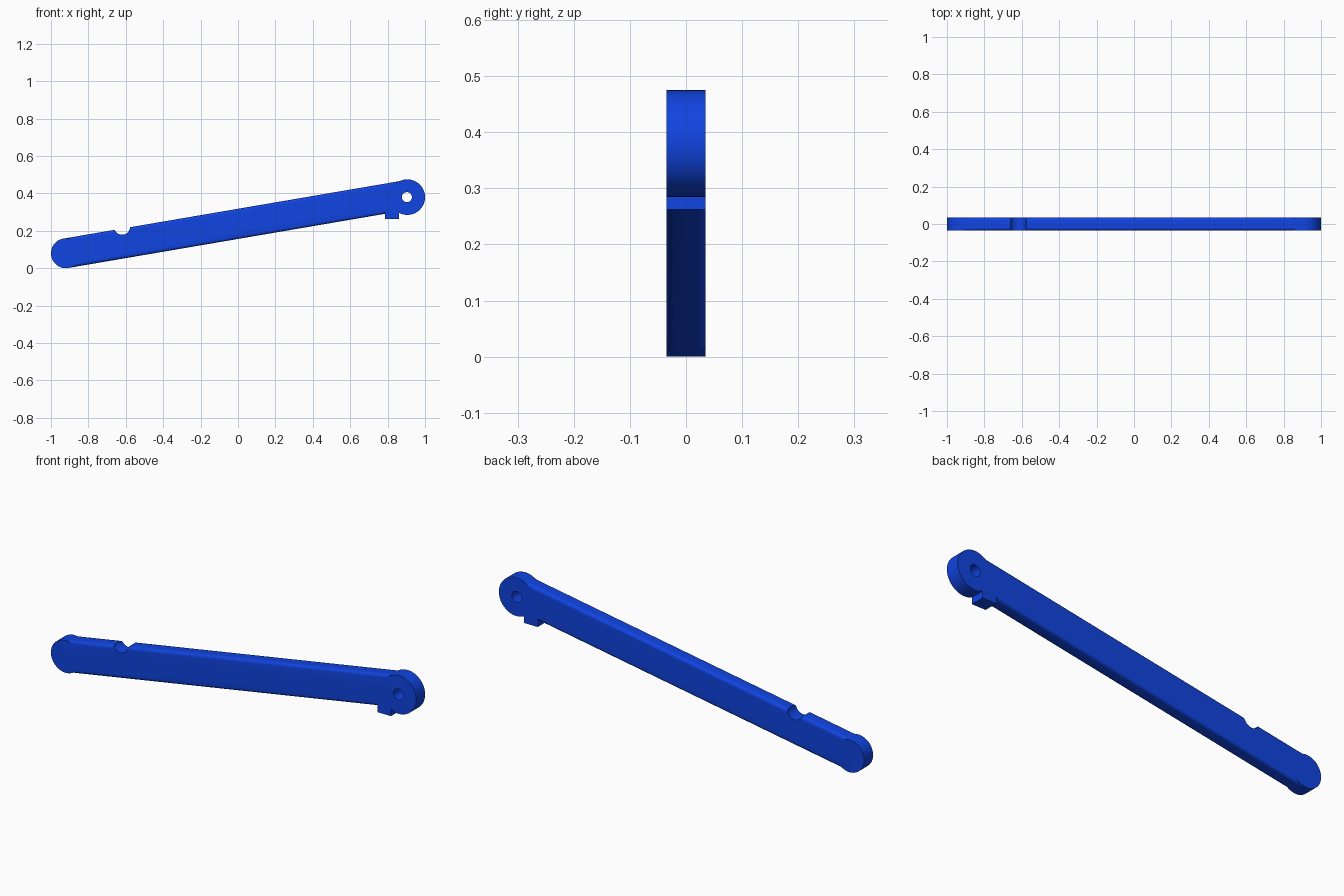
import bpy, bmesh, math
from mathutils import Matrix, Vector

if "Cube" in bpy.data.objects:
    bpy.data.objects.remove(bpy.data.objects["Cube"])

HALF = 0.035                       # half thickness of the arm
LOW = Vector((-0.92, 0, 0.08))     # centre of small round end
HIGH = Vector((0.905, 0, 0.38))    # centre of large round end

blue = bpy.data.materials.new("blue")
blue.diffuse_color = (0.005, 0.058, 0.75, 1)
blue.use_nodes = True
blue.node_tree.nodes["Principled BSDF"].inputs["Base Color"].default_value = blue.diffuse_color


def make_object(name, bm):
    bmesh.ops.recalc_face_normals(bm, faces=bm.faces)
    mesh = bpy.data.meshes.new(name)
    bm.to_mesh(mesh)
    bm.free()
    mesh.materials.append(blue)
    obj = bpy.data.objects.new(name, mesh)
    bpy.context.collection.objects.link(obj)
    return obj


def disc(name, centre, radius, half, sides):
    """Cylinder lying along y."""
    bm = bmesh.new()
    bmesh.ops.create_cone(bm, cap_ends=True, segments=sides, radius1=radius, radius2=radius,
                          depth=2 * half,
                          matrix=Matrix.Translation(centre) @ Matrix.Rotation(math.pi / 2, 4, 'X'))
    return make_object(name, bm)


def box(name, matrix, size, fillet=0):
    """Box whose edges along its local x can be rounded."""
    bm = bmesh.new()
    bmesh.ops.create_cube(bm, size=1, matrix=Matrix.Diagonal((*size, 1)))
    if fillet:
        long_edges = [e for e in bm.edges if abs(e.verts[0].co.x - e.verts[1].co.x) > 0.1]
        bmesh.ops.bevel(bm, geom=long_edges, offset=fillet, segments=5, profile=0.5, affect='EDGES')
    bm.transform(matrix)
    return make_object(name, bm)


# Sloping bar with rounded long edges
start, end = LOW.copy(), Vector((0.905, 0, 0.392))
span = end - start
slope = Matrix.Rotation(-math.atan2(span.z, span.x), 4, 'Y')
arm = box("arm", Matrix.Translation((start + end) / 2) @ slope,
          (span.length, 2 * HALF, 0.159), 0.015)

# Round ends and the stop tab under the pivot
joined = [disc("small_end", LOW, 0.08, HALF, 64),
          disc("pivot_end", HIGH, 0.095, HALF, 64),
          box("stop_tab", Matrix.Translation((0.8245, 0, 0.307)), (0.075, 2 * HALF, 0.09))]

# Pivot hole and the catch notch in the top edge
cutters = [disc("hole_cutter", Vector((0.903, 0, 0.38)), 0.027, 0.1, 32),
           disc("notch_cutter", Vector((-0.62, 0, 0.222)), 0.043, 0.1, 32)]

for tool in joined + cutters:
    mod = arm.modifiers.new(tool.name, 'BOOLEAN')
    mod.operation = 'UNION' if tool in joined else 'DIFFERENCE'
    mod.solver = 'EXACT'
    mod.object = tool

# Apply the cuts and remove the helpers
bpy.context.view_layer.objects.active = arm
arm.select_set(True)
for mod in list(arm.modifiers):
    bpy.ops.object.modifier_apply(modifier=mod.name)
for tool in joined + cutters:
    bpy.data.objects.remove(tool)
bpy.ops.object.shade_smooth_by_angle(angle=math.radians(30))
